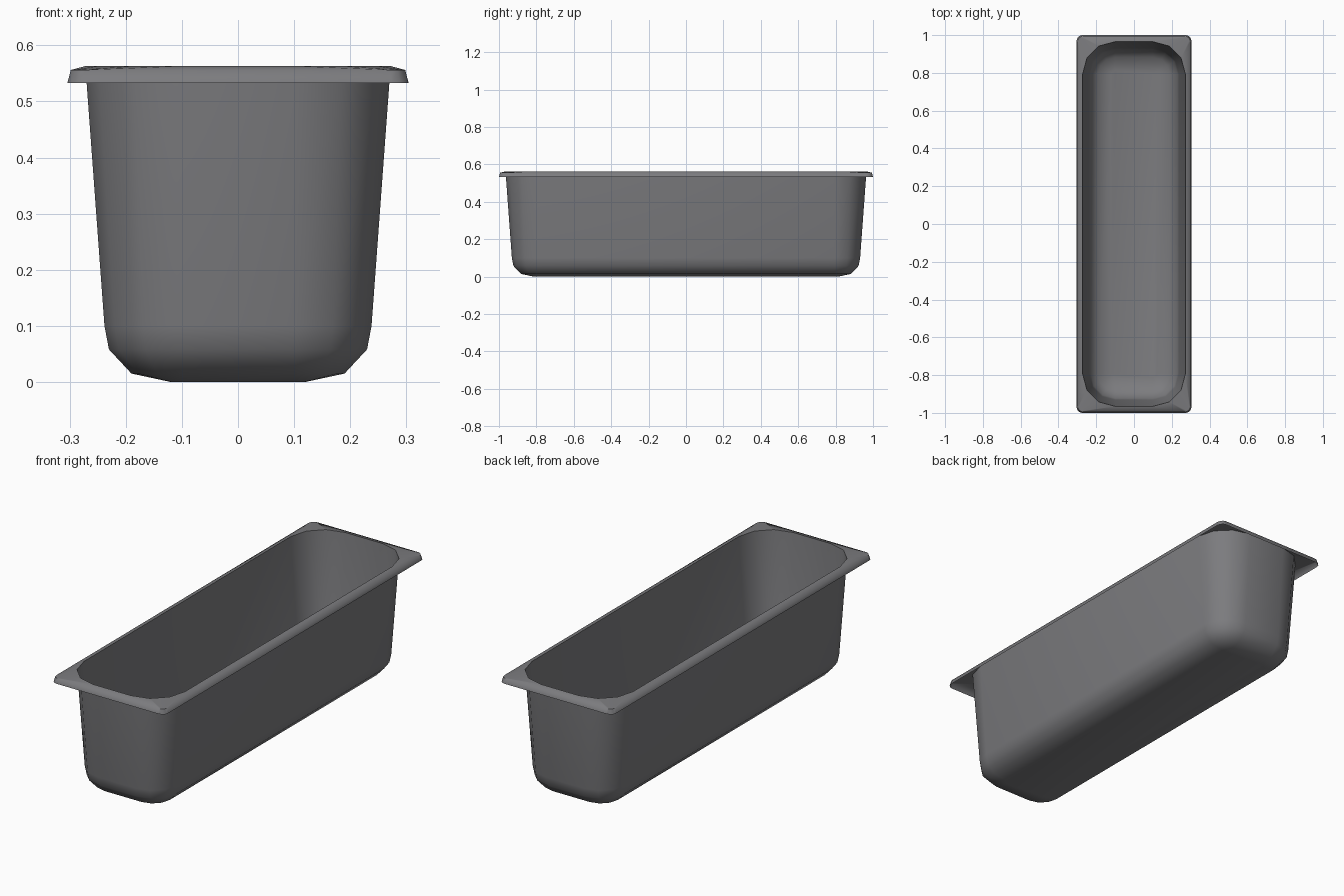
import bpy, bmesh, math

if "Cube" in bpy.data.objects:
    bpy.data.objects.remove(bpy.data.objects["Cube"])

SEGMENTS = 3  # facets per rounded corner

steel = bpy.data.materials.new("brushed grey steel")
steel.use_nodes = True
colour = (0.2, 0.2, 0.21, 1)
steel.diffuse_color = colour
steel.node_tree.nodes["Principled BSDF"].inputs["Base Color"].default_value = colour


def rounded_ring(bm, half_x, half_y, radius, z):
    """Closed loop of vertices around a rounded rectangle."""
    ring = []
    for quarter, (sx, sy) in enumerate(((1, 1), (-1, 1), (-1, -1), (1, -1))):
        for i in range(SEGMENTS + 1):
            a = math.pi / 2 * (quarter + i / SEGMENTS)
            ring.append(bm.verts.new((sx * (half_x - radius) + radius * math.cos(a),
                                      sy * (half_y - radius) + radius * math.sin(a), z)))
    return ring


def loft(name, rings, floor=False):
    """Skin a stack of rounded rectangles, optionally closing the first."""
    bm = bmesh.new()
    loops = [rounded_ring(bm, *r) for r in rings]
    if floor:
        bm.faces.new(reversed(loops[0]))
    for low, high in zip(loops, loops[1:]):
        for i in range(len(low)):
            j = (i + 1) % len(low)
            bm.faces.new((low[i], low[j], high[j], high[i]))
    mesh = bpy.data.meshes.new(name)
    bm.to_mesh(mesh)
    bm.free()
    mesh.materials.append(steel)
    obj = bpy.data.objects.new(name, mesh)
    bpy.context.collection.objects.link(obj)
    bpy.ops.object.select_all(action="DESELECT")
    obj.select_set(True)
    bpy.context.view_layer.objects.active = obj
    bpy.ops.object.shade_smooth_by_angle(angle=math.radians(65))
    return obj


# Tapered tub: corner centres stay put while the radius grows upwards
core_x, core_y = 0.10, 0.793
tub_profile = [(0.02, 0.0), (0.09, 0.015), (0.13, 0.058), (0.138, 0.1), (0.172, 0.563)]
loft("pan_body", [(core_x + r, core_y + r, r, z) for r, z in tub_profile], floor=True)

# Flange with a turned-down outer lip, square outside and rounded inside
loft("pan_rim", [(0.304, 1.0, 0.03, 0.533),
                 (0.298, 0.994, 0.028, 0.556),
                 (core_x + 0.172, core_y + 0.172, 0.172, 0.563)])
